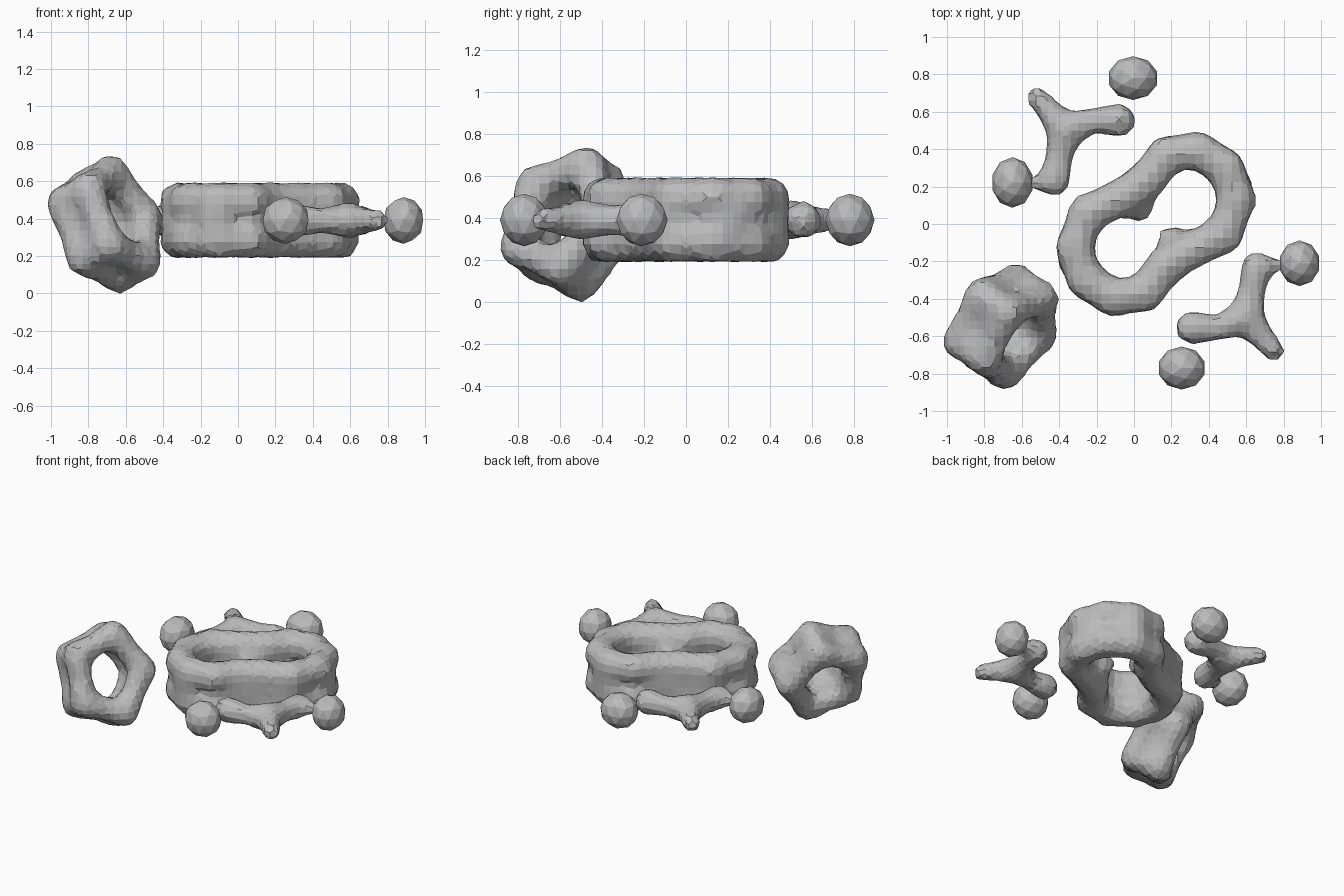
import bpy, bmesh, math
from mathutils import Vector, Matrix

cube = bpy.data.objects.get("Cube")
if cube:
    bpy.data.objects.remove(cube, do_unlink=True)

grey = bpy.data.materials.new("plain grey")
grey.use_nodes = True
COLOUR = (0.5, 0.5, 0.5, 1)
grey.diffuse_color = COLOUR
grey.node_tree.nodes["Principled BSDF"].inputs["Base Color"].default_value = COLOUR

MID = 0.39       # height of the symmetry plane
PIVOT = 0.115    # x of the half-turn axis of the large group


def half_turn(p):
    return Vector((2 * PIVOT - p[0], -p[1], p[2]))


def ball(bm, p, r):
    bmesh.ops.create_icosphere(bm, subdivisions=2, radius=r,
                               matrix=Matrix.Translation(p))


def rod(bm, a, b, ra, rb):
    """Tapered rod with round ends."""
    a, b = Vector(a), Vector(b)
    d = b - a
    turn = d.to_track_quat('Z', 'Y').to_matrix().to_4x4()
    bmesh.ops.create_cone(bm, cap_ends=True, segments=14, radius1=ra, radius2=rb,
                          depth=d.length, matrix=Matrix.Translation((a + b) / 2) @ turn)
    ball(bm, a, ra)
    ball(bm, b, rb)


def closed_tube(bm, path, r, waist):
    """Ring of rods, each narrowing to the waist radius halfway."""
    for a, b in zip(path, path[1:] + path[:1]):
        middle = (a + b) / 2
        rod(bm, a, middle, r, waist)
        rod(bm, middle, b, waist, r)


def finish(name, bm, voxel=None):
    mesh = bpy.data.meshes.new(name)
    bm.to_mesh(mesh)
    bm.free()
    mesh.materials.append(grey)
    ob = bpy.data.objects.new(name, mesh)
    bpy.context.collection.objects.link(ob)
    if voxel:
        mod = ob.modifiers.new("merge", 'REMESH')
        mod.mode = 'VOXEL'
        mod.voxel_size = voxel
        mod.use_smooth_shade = False


# Peanut-shaped double ring: two stacked tubes
half = [(0.07, 0.23), (0.17, 0.37), (0.34, 0.395), (0.49, 0.30),
        (0.55, 0.13), (0.48, -0.06), (0.30, -0.14)]
outline = [Vector((x, y, MID)) for x, y in half]
outline += [half_turn(p) for p in outline]
bm = bmesh.new()
for side in (-1, 1):
    closed_tube(bm, [p + Vector((0, 0, side * 0.102)) for p in outline], 0.108, 0.1)

# Bridges fill the wall between the tubes, leaving dimples between them
bridges = [[(0.34, 0.40), (0.36, 0.395)], [(0.535, 0.21), (0.545, 0.19)],
           [(0.48, -0.06), (0.30, -0.14), (0.16, -0.24), (0.13, -0.28)]]
for path in bridges:
    points = [Vector((x, y, MID)) for x, y in path]
    for a, b in zip(points, points[1:]):
        rod(bm, a, b, 0.1, 0.1)
        rod(bm, half_turn(a), half_turn(b), 0.1, 0.1)

# Small nubs inside the waist
nub = Vector((0.2, -0.08, MID))
ball(bm, nub, 0.08)
ball(bm, half_turn(nub), 0.08)
finish("large_double_ring", bm, 0.05)

# Tilted five-sided double ring
axis = Vector((0.75, -0.52, 0.41)).normalized()
across = Vector((0, 0, 1)).cross(axis).normalized()
upward = axis.cross(across)
centre = Vector((-0.70, -0.55, 0.37))
corners = []
for k in range(5):
    a = math.radians(72 * k)
    corners.append(centre + 0.245 * math.cos(a) * across + 0.28 * math.sin(a) * upward)
bm = bmesh.new()
for side in (-1, 1):
    closed_tube(bm, [p + axis * side * 0.09 for p in corners], 0.095, 0.08)
for p in corners:
    ball(bm, p, 0.09)
finish("small_double_ring", bm, 0.045)

# Branched pieces either side of the large ring: x, y, radius
hub = (0.60, -0.50, 0.1)
arms = [
    [hub, (0.45, -0.555, 0.07), (0.31, -0.555, 0.092)],
    [hub, (0.63, -0.36, 0.075), (0.655, -0.23, 0.085), (0.74, -0.22, 0.05),
     (0.80, -0.22, 0.025)],
    [hub, (0.68, -0.6, 0.07), (0.75, -0.68, 0.058)],
]
for name, place in (("left_branch", Vector), ("right_branch", half_turn)):
    bm = bmesh.new()
    for arm in arms:
        for a, b in zip(arm, arm[1:]):
            rod(bm, place((a[0], a[1], MID)), place((b[0], b[1], MID)), a[2], b[2])
    finish(name, bm, 0.04)

# Four loose balls, slightly flattened: position and half sizes
balls = {
    "front_ball": ((0.255, -0.77, MID), (0.128, 0.115, 0.125)),
    "left_ball": ((0.885, -0.21, MID), (0.11, 0.122, 0.125)),
    "back_ball": ((-0.005, 0.78, MID), (0.135, 0.117, 0.125)),
    "right_ball": ((-0.65, 0.222, MID), (0.112, 0.135, 0.125)),
}
for name, (place, size) in balls.items():
    bm = bmesh.new()
    ball(bm, (0, 0, 0), 1)
    bmesh.ops.scale(bm, vec=size, verts=bm.verts)
    bmesh.ops.translate(bm, vec=place, verts=bm.verts)
    finish(name, bm)
